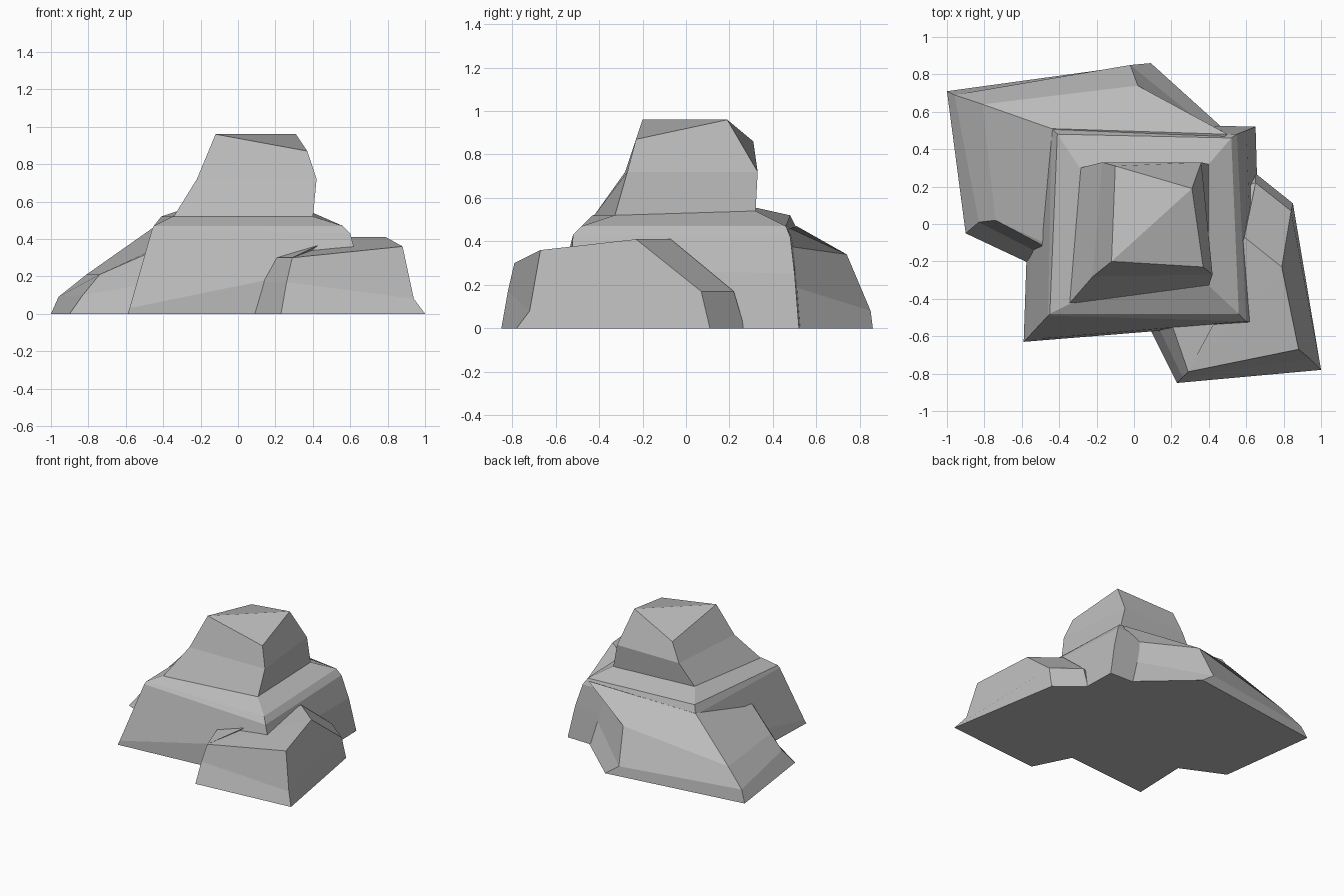
import bpy
import bmesh

cube = bpy.data.objects.get("Cube")
if cube:
    bpy.data.objects.remove(cube, do_unlink=True)

stone = bpy.data.materials.new("stone_grey")
stone.use_nodes = True
grey = (0.5, 0.5, 0.5, 1)
stone.diffuse_color = grey
shader = stone.node_tree.nodes["Principled BSDF"]
shader.inputs["Base Color"].default_value = grey
shader.inputs["Roughness"].default_value = 0.9


def loft(name, rings):
    """Skin counter-clockwise rings from bottom to top, with a fan on top."""
    bm = bmesh.new()
    loops = [[bm.verts.new(p) for p in ring] for ring in rings]
    count = len(loops[0])
    for low, high in zip(loops, loops[1:]):
        for i in range(count):
            j = (i + 1) % count
            bm.faces.new((low[i], low[j], high[j], high[i]))
    bm.faces.new(loops[0][::-1])
    top = loops[-1]
    for i in range(1, count - 1):
        bm.faces.new((top[0], top[i], top[i + 1]))
    bmesh.ops.recalc_face_normals(bm, faces=bm.faces[:])
    mesh = bpy.data.meshes.new(name)
    bm.to_mesh(mesh)
    bm.free()
    mesh.materials.append(stone)
    obj = bpy.data.objects.new(name, mesh)
    bpy.context.collection.objects.link(obj)
    return obj


# Broad central boulder: front left, front right, back right, back left
loft("central_boulder", [
    [(-.59, -.63, 0), (.68, -.52, 0), (.65, .52, 0), (-.55, .55, 0)],
    [(-.58, -.62, .03), (.64, -.53, .28), (.6, .5, .25), (-.5, .53, .25)],
    [(-.46, -.49, .45), (.6, -.52, .43), (.55, .48, .42), (-.44, .51, .46)],
    [(-.45, -.48, .47), (.56, -.48, .47), (.52, .46, .47), (-.41, .48, .52)],
    [(-.35, -.43, .52), (.4, -.33, .52), (.4, .32, .54), (-.29, .3, .56)],
])

# Tapered upper block with a folded, slanting top
loft("upper_block", [
    [(-.35, -.43, .51), (.4, -.33, .51), (.4, .32, .53), (-.29, .3, .55)],
    [(-.22, -.28, .72), (.42, -.27, .72), (.36, .33, .72), (-.17, .33, .72)],
    [(-.12, -.2, .96), (.37, -.23, .87), (.31, .19, .96), (-.1, .31, .86)],
])

# Sloping rock at the back: outer corner, back corner, inner side, front side
loft("back_rock", [
    [(-1, .71, 0), (-.9, -.05, 0), (-.4, -.285, 0), (.5, .49, 0), (.09, .86, 0)],
    [(-.96, .69, .09), (-.83, .01, .1), (-.42, -.2, .17), (.45, .47, .2),
     (-.02, .85, .08)],
    [(-.81, .64, .21), (-.74, .02, .21), (-.44, -.14, .34), (.42, .45, .38),
     (.02, .74, .34)],
    [(-.44, .51, .47), (-.44, -.12, .35), (-.4, -.12, .35), (.45, .44, .44),
     (.5, .48, .46)],
])

# Smaller rock against the front corner, with a chamfered rear end
loft("front_rock", [
    [(.23, -.85, 0), (1, -.78, 0), (.85, .11, 0), (.65, .27, 0),
     (.4, .2, 0), (.09, -.57, 0)],
    [(.26, -.82, .17), (.94, -.72, .08), (.84, .07, .17), (.65, .22, .17),
     (.4, .15, .17), (.13, -.55, .17)],
    [(.29, -.79, .3), (.88, -.67, .36), (.79, -.23, .41), (.59, -.07, .41),
     (.5, -.4, .4), (.2, -.53, .3)],
])
